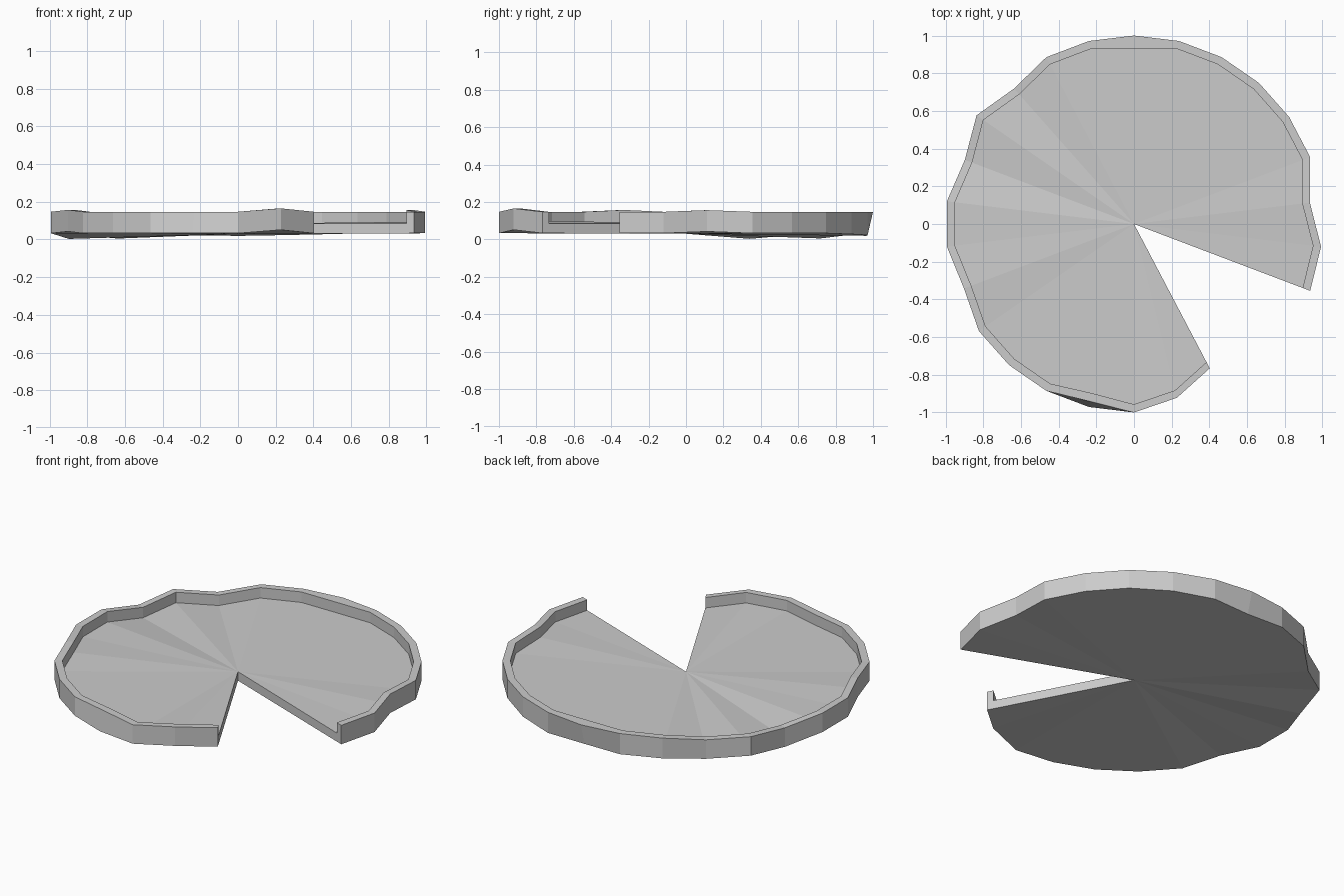
import bpy, bmesh
from math import cos, sin, radians

cube = bpy.data.objects.get("Cube")
if cube:
    bpy.data.objects.remove(cube, do_unlink=True)

GREY = (0.6, 0.6, 0.6, 1)
mat = bpy.data.materials.new("plain grey")
mat.use_nodes = True
mat.diffuse_color = GREY
mat.node_tree.nodes["Principled BSDF"].inputs["Base Color"].default_value = GREY

# Round 26-sided dish with three sides missing, starting at the wedge edge
STEP, COUNT, START = 360 / 26, 24, -20.77
BOTTOM, FLOOR, TOP, INNER = 0.033, 0.084, 0.147, 0.957

# Chipped corners: index -> (radius, height offset)
chips = {3: (1.0, 0), 2: (0.94, 0.009), 11: (0.96, -0.028), 12: (1.015, -0.01),
         13: (0.96, -0.03), 16: (0.965, 0.01), 22: (0.95, 0.018), 23: (0.865, 0)}
top_radius = {20: 0.97}                    # wall leaning inwards at the front
bottom_radius = {8: 0.965}                 # wall leaning outwards at the back
inner_radius = {8: 0.93, 20: 0.925}
bottom_drop = {6: -0.005, 7: -0.01, 8: -0.014, 9: -0.01, 10: -0.008}

bm = bmesh.new()


def ring_vert(i, radius, z):
    a = radians(START + i * STEP)
    return bm.verts.new((radius * cos(a), radius * sin(a), z))


# Section at each corner: outer bottom, outer top, inner top, inner floor
sections = []
for i in range(COUNT):
    r, dz = chips.get(i, (1.0, 0))
    inner = inner_radius.get(i, r * INNER)
    sections.append((
        ring_vert(i, bottom_radius.get(i, r), BOTTOM + dz + bottom_drop.get(i, 0)),
        ring_vert(i, top_radius.get(i, r), TOP + dz),
        ring_vert(i, inner, TOP + dz),
        ring_vert(i, inner, FLOOR + dz)))

under = bm.verts.new((0, 0, BOTTOM - 0.003))
over = bm.verts.new((0, 0, FLOOR))

# Walls, rim, floor and underside between neighbouring sections
for a, b in zip(sections, sections[1:]):
    for k in range(3):
        bm.faces.new((a[k], b[k], b[k + 1], a[k + 1]))
    bm.faces.new((over, a[3], b[3]))
    bm.faces.new((under, b[0], a[0]))

# Flat cut ends of the missing wedge
for s in (sections[0], sections[-1]):
    bm.faces.new((under, s[0], s[3], over))
    bm.faces.new((s[0], s[1], s[2], s[3]))

bmesh.ops.recalc_face_normals(bm, faces=bm.faces)
mesh = bpy.data.meshes.new("rimmed_dish")
bm.to_mesh(mesh)
bm.free()
mesh.materials.append(mat)
dish = bpy.data.objects.new("rimmed_dish", mesh)
bpy.context.scene.collection.objects.link(dish)
